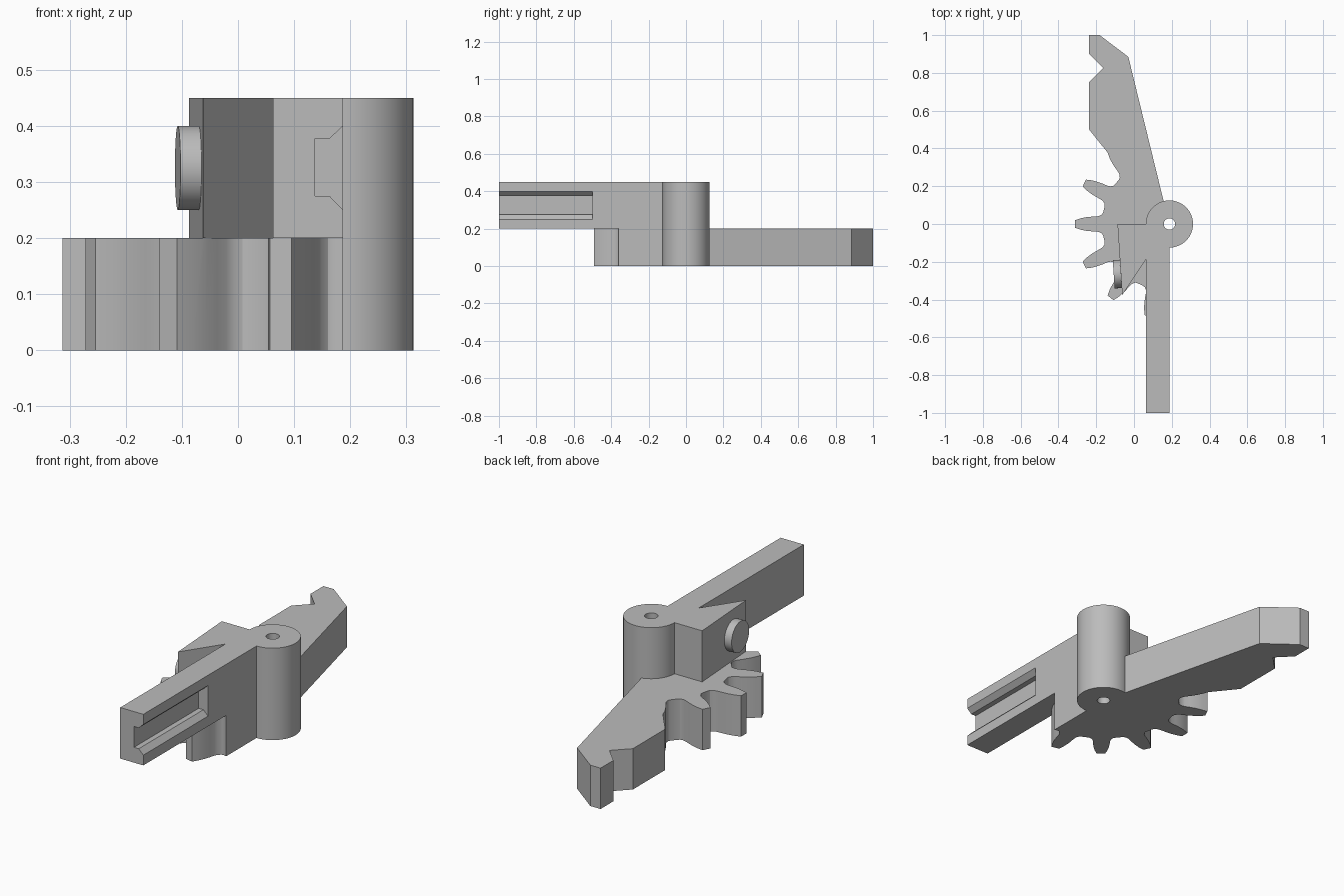
import bpy
import bmesh
from math import radians, cos, sin, pi, atan2
from mathutils import Vector, Matrix

if "Cube" in bpy.data.objects:
    bpy.data.objects.remove(bpy.data.objects["Cube"], do_unlink=True)

grey = bpy.data.materials.new("plain grey")
grey.use_nodes = True
grey.diffuse_color = (0.5, 0.5, 0.5, 1)
grey.node_tree.nodes["Principled BSDF"].inputs["Base Color"].default_value = (0.5, 0.5, 0.5, 1)

PIVOT = Vector((0.1875, 0))
DECK, TOP = 0.2, 0.45


def prism(name, points, direction):
    """Extrude a closed outline of 3D points along a vector."""
    bm = bmesh.new()
    face = bm.faces.new([bm.verts.new(p) for p in points])
    ext = bmesh.ops.extrude_face_region(bm, geom=[face])
    moved = [g for g in ext["geom"] if isinstance(g, bmesh.types.BMVert)]
    bmesh.ops.translate(bm, verts=moved, vec=direction)
    bmesh.ops.recalc_face_normals(bm, faces=bm.faces)
    mesh = bpy.data.meshes.new(name)
    bm.to_mesh(mesh)
    bm.free()
    mesh.materials.append(grey)
    obj = bpy.data.objects.new(name, mesh)
    bpy.context.collection.objects.link(obj)
    return obj


def flat_prism(name, outline, z0, z1):
    return prism(name, [(x, y, z0) for x, y in outline], (0, 0, z1 - z0))


def ring(radius, count):
    return [(PIVOT.x + radius * cos(2 * pi * i / count), radius * sin(2 * pi * i / count))
            for i in range(count)]


def activate(obj):
    bpy.ops.object.select_all(action='DESELECT')
    obj.select_set(True)
    bpy.context.view_layer.objects.active = obj


def combine(target, other, operation):
    mod = target.modifiers.new(operation.lower(), 'BOOLEAN')
    mod.operation, mod.solver, mod.object = operation, 'EXACT', other
    activate(target)
    bpy.ops.object.modifier_apply(modifier=mod.name)
    bpy.data.objects.remove(other, do_unlink=True)


# One tooth flank as (radial distance, half width), tip to root
FLANK = [(0.5, 0.02), (0.47, 0.03), (0.44, 0.036), (0.41, 0.039),
         (0.385, 0.04), (0.368, 0.044), (0.355, 0.053), (0.35, 0.064)]
PITCH = 2 * pi / 14


def tooth(index):
    """Tooth outline, counter-clockwise; index 0 points to -x."""
    turn = Matrix.Rotation(pi + index * PITCH, 2)
    side = [(r, -w) for r, w in reversed(FLANK)] + [(r, w) for r, w in FLANK]
    return [tuple(PIVOT + turn @ Vector(p)) for p in side]


# Lower plate: hooked arm with a toothed sector
hooked_arm = [(PIVOT.x, 0), (0.157, 0.12), (-0.03, 0.885), (-0.182, 1), (-0.2375, 1),
              (-0.2375, 0.9), (-0.163, 0.825), (-0.2375, 0.75), (-0.2375, 0.5)]
last_flank = tooth(-2)[len(FLANK):]
sector = list(last_flank)
for i in range(-1, 4):
    sector += tooth(i)
sector.append((PIVOT.x, -0.36))
lever = flat_prism("gear_lever", hooked_arm + sector, 0, DECK)

# Upper plate: straight arm with a wedge-shaped side block
arm_outline = [(PIVOT.x, 0), (-0.0875, 0), (-0.0625, -0.375), (0.0625, -0.1875),
               (0.0625, -1), (PIVOT.x, -1)]
arm = flat_prism("straight_arm", arm_outline, DECK, TOP)

# Flared slot along the outer end of the straight arm
slot = [(0.2, 0.41), (PIVOT.x, 0.4), (0.163, 0.377), (0.137, 0.377),
        (0.137, 0.275), (0.163, 0.275), (PIVOT.x, 0.25), (0.2, 0.24)]
slot_cutter = prism("slot_cutter", [(x, -1.1, z) for x, z in slot], (0, 0.6, 0))
combine(arm, slot_cutter, 'DIFFERENCE')

# Pivot hub joins both plates and is bored through
hub = flat_prism("pivot_hub", ring(0.125, 64), 0, TOP)
combine(lever, hub, 'UNION')
combine(lever, arm, 'UNION')
bore = flat_prism("bore_cutter", ring(0.03, 32), -0.1, TOP + 0.1)
combine(lever, bore, 'DIFFERENCE')
lever.name = "pivot_lever"

# Round button on the sloping face of the side block
normal = Vector((-0.375, -0.025, 0)).normalized()
across = Vector((-normal.y, normal.x, 0))
centre = Vector((-0.07, -0.264, 0.325))
rim = [centre + 0.075 * (across * cos(2 * pi * i / 48) + Vector((0, 0, sin(2 * pi * i / 48))))
       for i in range(48)]
button = prism("side_button", rim, normal * 0.0375)

for obj in (lever, button):
    activate(obj)
    bpy.ops.object.shade_smooth_by_angle(angle=radians(30))
